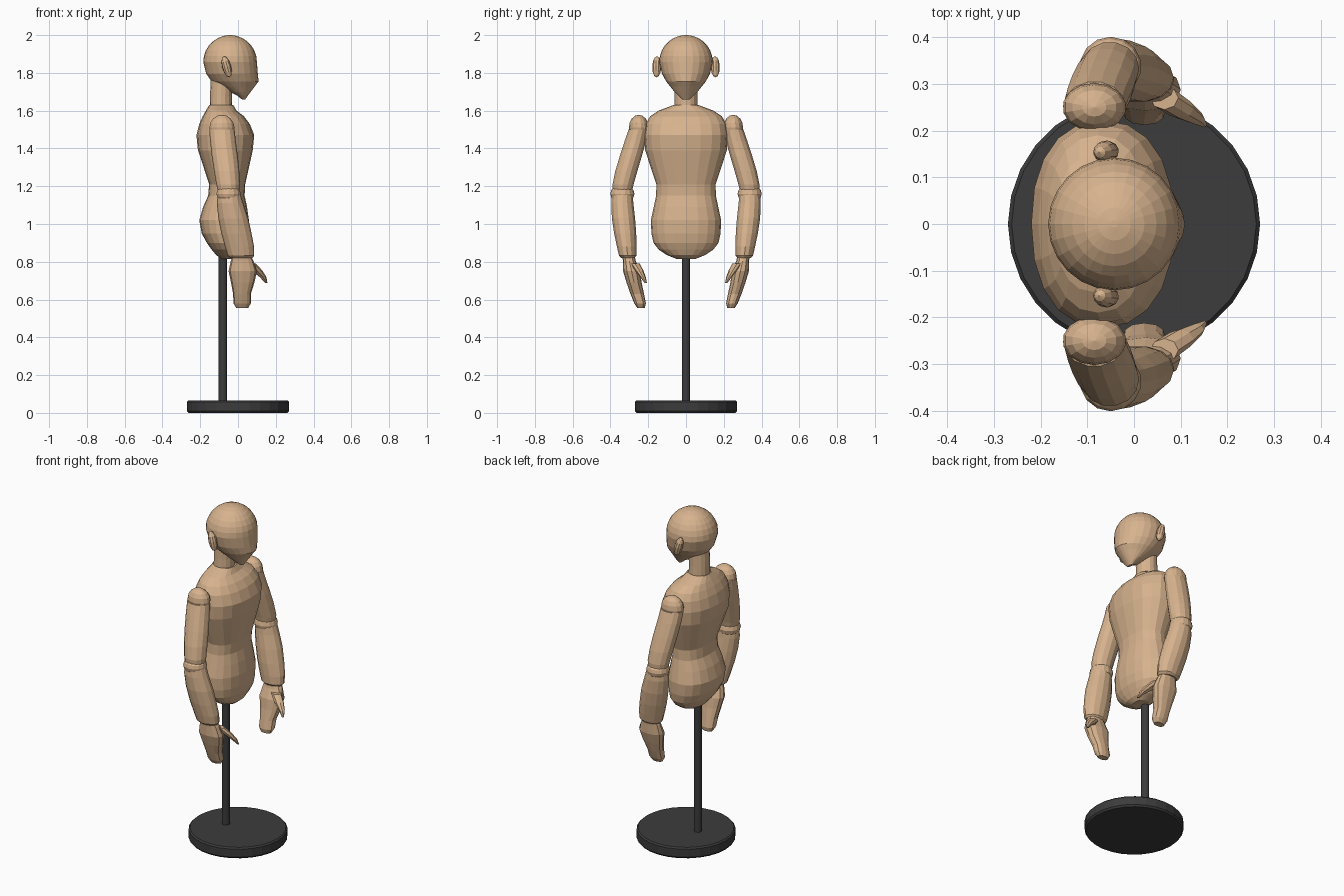
import bpy, bmesh
from math import cos, sin, pi, radians
from mathutils import Matrix, Euler


def material(name, rgb):
    m = bpy.data.materials.new(name)
    m.diffuse_color = (*rgb, 1)
    return m


WOOD = material("wood", (0.68, 0.45, 0.27))
DARK = material("dark_metal", (0.045, 0.045, 0.045))


def finish(name, bm, mat):
    bmesh.ops.recalc_face_normals(bm, faces=bm.faces)
    me = bpy.data.meshes.new(name)
    bm.to_mesh(me)
    bm.free()
    me.materials.append(mat)
    ob = bpy.data.objects.new(name, me)
    bpy.context.collection.objects.link(ob)
    return ob


def spow(v, e):
    return abs(v) ** e * (1 if v >= 0 else -1)


def loft(name, rings, n=16, power=2.0, side=1, mat=WOOD):
    """Rings are (centre x, centre y, z, radius x, radius y[, roundness])."""
    bm = bmesh.new()
    loops = []
    for r in rings:
        e = 2 / (r[5] if len(r) > 5 else power)
        loops.append([bm.verts.new((r[0] + r[3] * spow(cos(2 * pi * i / n), e),
                                    side * (r[1] + r[4] * spow(sin(2 * pi * i / n), e)),
                                    r[2])) for i in range(n)])
    for a, b in zip(loops, loops[1:]):
        for i in range(n):
            j = (i + 1) % n
            bm.faces.new((a[i], a[j], b[j], b[i]))
    bm.faces.new(loops[0])
    bm.faces.new(loops[-1])
    return finish(name, bm, mat)


def ellipsoid(name, loc, radii, rot=(0, 0, 0), seg=14, rows=8):
    bm = bmesh.new()
    bmesh.ops.create_uvsphere(bm, u_segments=seg, v_segments=rows, radius=1)
    bm.transform(Matrix.LocRotScale(loc, Euler(rot), radii))
    return finish(name, bm, WOOD)


# stand: round base and pole
loft("stand_base", [(0, 0, 0, .262, .262), (0, 0, .01, .27, .27),
                    (0, 0, .058, .27, .27), (0, 0, .066, .262, .262)], 28, mat=DARK)
loft("stand_pole", [(-.08, 0, .05, .022, .022), (-.08, 0, .9, .022, .022)], 16, mat=DARK)

# torso: (z, back x, front x, half width)
torso = [(.815, -.085, -.01, .05), (.835, -.115, .015, .10), (.865, -.14, .03, .145),
         (.90, -.165, .045, .172), (.95, -.192, .055, .183), (1.02, -.205, .058, .186),
         (1.09, -.185, .048, .171), (1.15, -.158, .035, .158), (1.21, -.153, .038, .157),
         (1.30, -.182, .058, .187), (1.39, -.212, .078, .216), (1.47, -.22, .086, .222),
         (1.53, -.205, .062, .213), (1.57, -.187, .032, .19), (1.60, -.17, -.008, .145),
         (1.63, -.152, -.025, .065)]
loft("torso", [((b + f) / 2, 0, z, (f - b) / 2, w) for z, b, f, w in torso], 20, 2.25)

# neck
loft("neck", [(-.09, 0, 1.58, .06, .063), (-.09, 0, 1.68, .058, .06),
              (-.085, 0, 1.80, .058, .06)], 16)

# head: spherical skull tapering forward to a pointed nose and chin
R, hx, hz = .142, -.042, 1.858
head = [(.023, 1.658, .037, .018, 2), (-.005, 1.68, .053, .042, 1.9),
        (-.045, 1.70, .068, .061, 1.85), (-.095, 1.727, .088, .083, 1.8),
        (-.14, 1.755, .109, .105, 1.85), (-.168, 1.795, .105, .127, 1.95)]
rings = [((b + f) / 2, 0, z, (f - b) / 2, w, p) for b, z, f, w, p in head]
for k in range(8):
    a = radians(k * 12.6)
    rings.append((hx, 0, hz + R * sin(a), R * cos(a), R * cos(a)))
rings[-1] = (hx, 0, 2.0, .008, .008)
loft("head", rings, 24)

# ears, arms and hands on both sides
for s, tag in ((1, "left"), (-1, "right")):
    ellipsoid("ear_" + tag, (-.06, s * .155, 1.832), (.024, .024, .058),
              (s * -.1, radians(-14), s * .5), 10, 6)
    ellipsoid("shoulder_" + tag, (-.085, s * .25, 1.51), (.068, .052, .068))
    loft("upper_arm_" + tag, [
        (-.085, .252, 1.50, .067, .053), (-.08, .268, 1.44, .068, .058),
        (-.07, .292, 1.36, .069, .06), (-.06, .316, 1.28, .067, .06),
        (-.052, .333, 1.21, .063, .057), (-.05, .337, 1.17, .056, .052)], 14, side=s)
    ellipsoid("elbow_" + tag, (-.05, s * .337, 1.16), (.066, .064, .05))
    loft("forearm_" + tag, [
        (-.047, .337, 1.16, .06, .056), (-.042, .337, 1.11, .07, .06),
        (-.025, .331, 1.03, .079, .063), (-.008, .322, .95, .08, .06),
        (.008, .314, .88, .077, .053), (.016, .309, .832, .07, .047),
        (.018, .307, .82, .058, .036)], 14, side=s)
    loft("hand_" + tag, [
        (.02, .306, .84, .045, .032), (.022, .30, .805, .06, .034),
        (.025, .288, .75, .075, .045), (.025, .275, .69, .062, .04),
        (.021, .258, .63, .047, .036), (.022, .243, .58, .046, .031),
        (.022, .238, .556, .032, .02)], 12, 2.3, side=s)
    loft("thumb_" + tag, [
        (.065, .27, .79, .03, .025), (.098, .248, .755, .03, .022),
        (.132, .228, .72, .018, .015), (.15, .213, .688, .006, .006)], 8, side=s)
